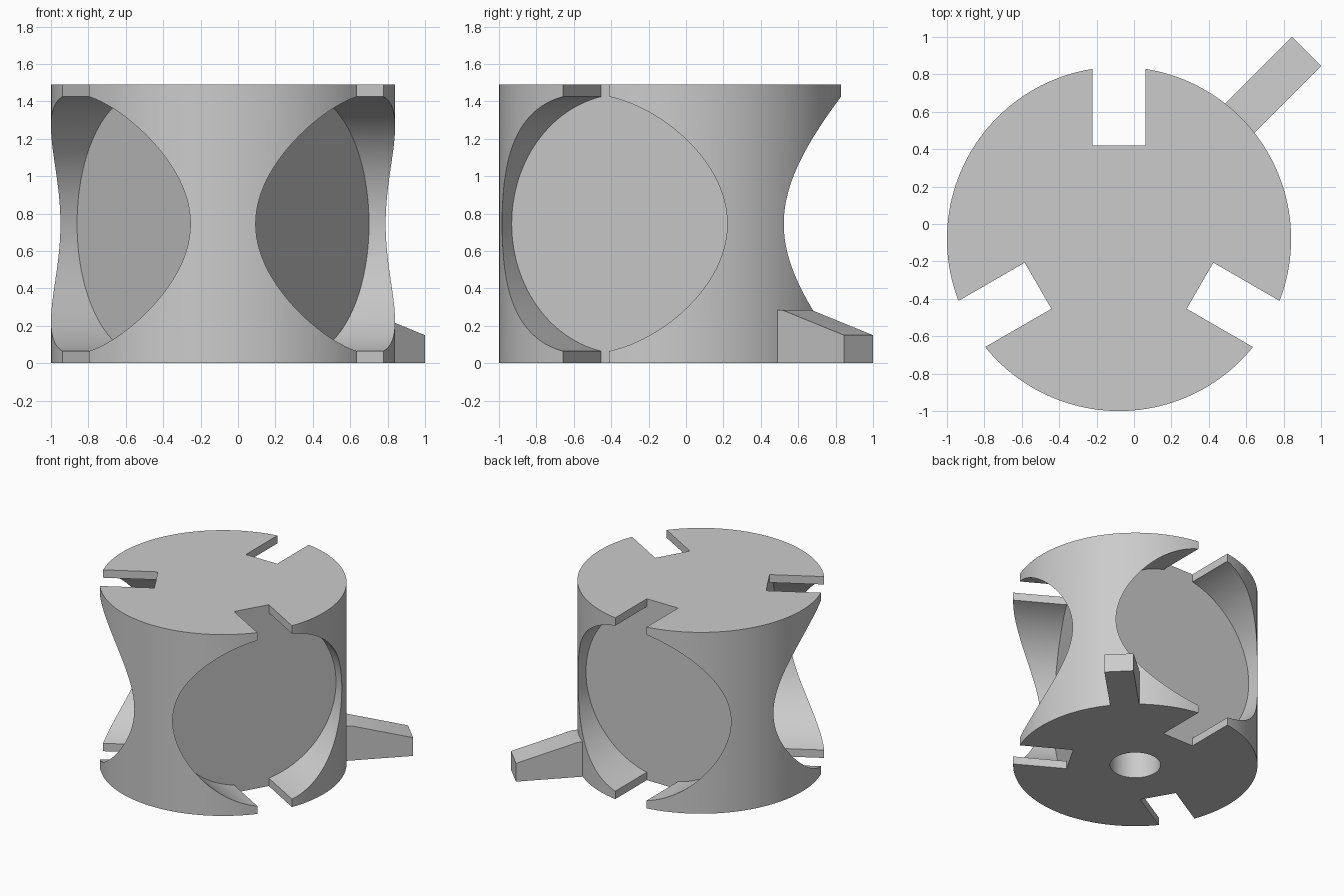
import bpy
import bmesh
from math import radians
from mathutils import Matrix

old = bpy.data.objects.get("Cube")
if old:
    bpy.data.objects.remove(old, do_unlink=True)

CENTRE = Matrix.Translation((-0.08, -0.08, 0))
RADIUS, HEIGHT = 0.92, 1.49
FLOOR, REACH = 0.5, 0.8          # pocket floor distance and cutter length

grey = bpy.data.materials.new("light grey")
grey.use_nodes = True
colour = (0.6, 0.6, 0.6, 1)
grey.diffuse_color = colour
grey.node_tree.nodes["Principled BSDF"].inputs["Base Color"].default_value = colour


def add_object(name, bm):
    bmesh.ops.recalc_face_normals(bm, faces=bm.faces)
    mesh = bpy.data.meshes.new(name)
    bm.to_mesh(mesh)
    bm.free()
    mesh.materials.append(grey)
    obj = bpy.data.objects.new(name, mesh)
    bpy.context.collection.objects.link(obj)
    return obj


def cylinder(name, radius, depth, matrix, segments=128):
    bm = bmesh.new()
    bmesh.ops.create_cone(bm, cap_ends=True, segments=segments, radius1=radius,
                          radius2=radius, depth=depth, matrix=matrix)
    return add_object(name, bm)


def box(name, size, matrix):
    bm = bmesh.new()
    bmesh.ops.create_cube(bm, size=1, matrix=matrix @ Matrix.Diagonal((*size, 1)))
    return add_object(name, bm)


def combine(target, other, operation):
    """Apply a boolean and remove the helper object."""
    mod = target.modifiers.new("boolean", 'BOOLEAN')
    mod.operation, mod.solver, mod.object = operation, 'EXACT', other
    graph = bpy.context.evaluated_depsgraph_get()
    result = bpy.data.meshes.new_from_object(target.evaluated_get(graph))
    target.modifiers.clear()
    target.data = result
    bpy.data.objects.remove(other, do_unlink=True)


# Drum
drum = cylinder("drum", RADIUS, HEIGHT,
                CENTRE @ Matrix.Translation((0, 0, HEIGHT / 2)), 160)

# Three round side pockets, each with a slot through the top and bottom rims
for angle in (90, 210, 330):
    spot = (CENTRE @ Matrix.Rotation(radians(angle), 4, 'Z')
            @ Matrix.Translation((FLOOR + REACH / 2, 0, HEIGHT / 2)))
    pocket = cylinder("pocket_cutter", 0.695, REACH,
                      spot @ Matrix.Rotation(radians(90), 4, 'Y'))
    combine(drum, pocket, 'DIFFERENCE')
    combine(drum, box("slot_cutter", (REACH, 0.285, 2), spot), 'DIFFERENCE')

# Blind hole in the underside
combine(drum, cylinder("hole_cutter", 0.19, 1.5, CENTRE, 64), 'DIFFERENCE')

# Sloping arm: side profile extruded across its width
profile = [(0.86, 0), (1.418, 0), (1.418, 0.15), (0.95, 0.285), (0.86, 0.285)]
bm = bmesh.new()
side = bm.faces.new([bm.verts.new((r, -0.11, z)) for r, z in profile])
extruded = bmesh.ops.extrude_face_region(bm, geom=[side])["geom"]
bmesh.ops.translate(bm, vec=(0, 0.22, 0),
                    verts=[v for v in extruded if isinstance(v, bmesh.types.BMVert)])
bm.transform(CENTRE @ Matrix.Rotation(radians(45), 4, 'Z'))
combine(drum, add_object("arm", bm), 'UNION')
drum.name = "drum_with_arm"

# Smooth round walls, sharp rims
bpy.ops.object.select_all(action='DESELECT')
drum.select_set(True)
bpy.context.view_layer.objects.active = drum
bpy.ops.object.shade_smooth_by_angle(angle=radians(25))
